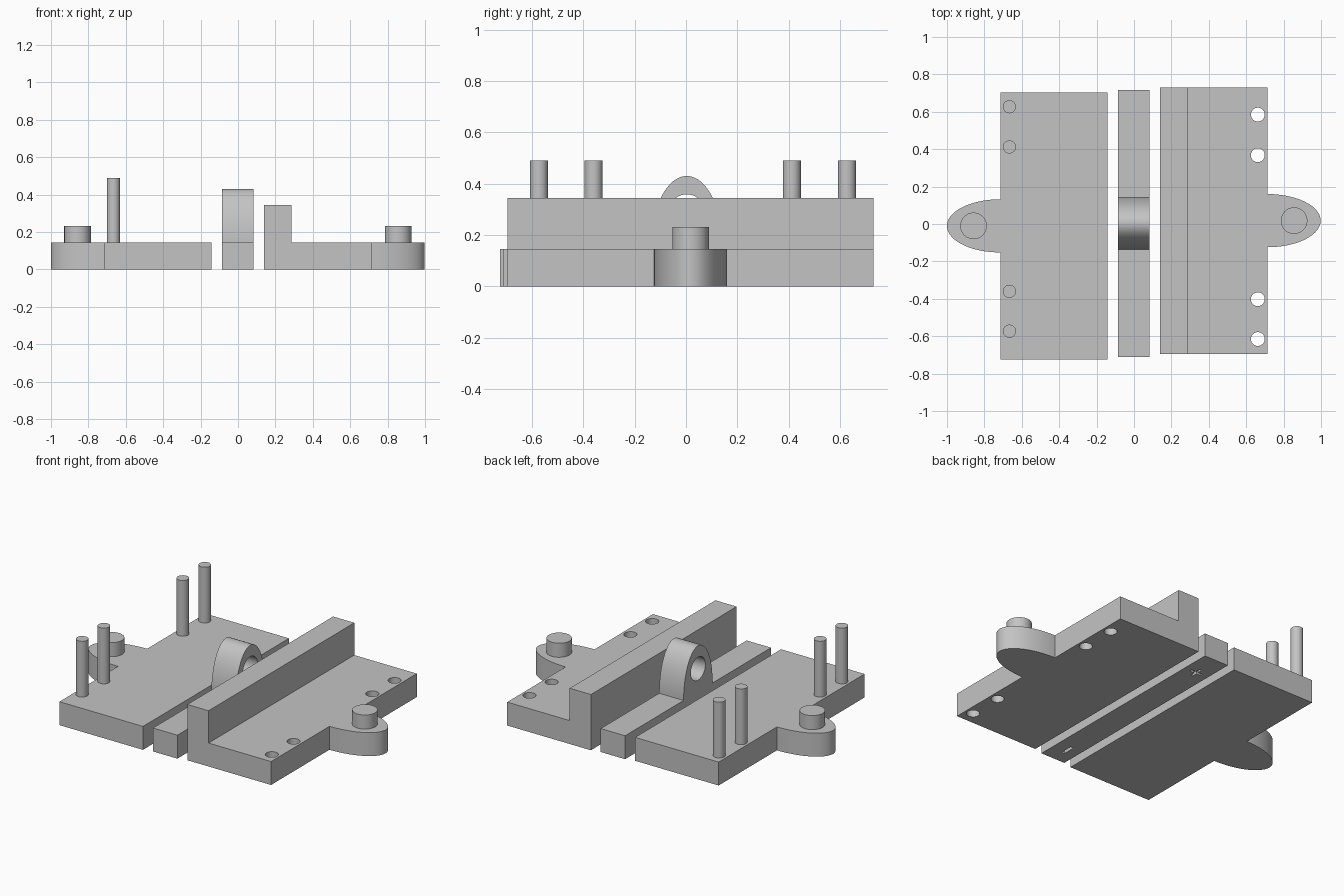
import bpy
import bmesh
from math import sin, cos, pi, radians
from mathutils import Matrix, Vector

if "Cube" in bpy.data.objects:
    bpy.data.objects.remove(bpy.data.objects["Cube"])

grey = bpy.data.materials.new("plain grey")
colour = (0.55, 0.55, 0.55, 1)
grey.diffuse_color = colour
grey.use_nodes = True
grey.node_tree.nodes["Principled BSDF"].inputs["Base Color"].default_value = colour

BASE = 0.145       # plate thickness
EAR = 0.285        # reach of the ears and the arch
HALF = 0.142       # half width of the ears and the arch
PEG = 0.071        # radius of the pegs and the arch hole


def finish(name, bm):
    bmesh.ops.recalc_face_normals(bm, faces=bm.faces)
    mesh = bpy.data.meshes.new(name)
    bm.to_mesh(mesh)
    bm.free()
    mesh.materials.append(grey)
    obj = bpy.data.objects.new(name, mesh)
    bpy.context.collection.objects.link(obj)
    return obj


def prism(name, points, offset):
    """Extrude a closed outline along an offset."""
    bm = bmesh.new()
    face = bm.faces.new([bm.verts.new(p) for p in points])
    ext = bmesh.ops.extrude_face_region(bm, geom=[face])
    bmesh.ops.translate(bm, vec=Vector(offset),
                        verts=[v for v in ext["geom"] if isinstance(v, bmesh.types.BMVert)])
    return finish(name, bm)


def cylinder(name, centre, radius, depth, axis="Z"):
    bm = bmesh.new()
    turn = Matrix.Rotation(pi / 2, 4, "Y") if axis == "X" else Matrix()
    bmesh.ops.create_cone(bm, cap_ends=True, segments=48, radius1=radius, radius2=radius,
                          depth=depth, matrix=Matrix.Translation(centre) @ turn)
    return finish(name, bm)


def upright(name, x, y, radius, low, high):
    return cylinder(name, (x, y, (low + high) / 2), radius, high - low)


def box(name, low, high):
    (x0, y0, z0), (x1, y1, z1) = low, high
    return prism(name, [(x0, y0, z0), (x1, y0, z0), (x1, y1, z0), (x0, y1, z0)], (0, 0, z1 - z0))


def combine(obj, tools, operation):
    """Apply booleans and discard the tools."""
    for tool in tools:
        tool.hide_render = True
        mod = obj.modifiers.new("boolean", "BOOLEAN")
        mod.operation, mod.solver, mod.object = operation, "EXACT", tool
    graph = bpy.context.evaluated_depsgraph_get()
    mesh = bpy.data.meshes.new_from_object(obj.evaluated_get(graph))
    obj.modifiers.clear()
    obj.data = mesh
    for tool in tools:
        bpy.data.objects.remove(tool)


def half_ellipse(steps=48):
    """Points from one side over the tip to the other: (across, outward)."""
    return [(-HALF * cos(pi * i / steps), EAR * sin(pi * i / steps)) for i in range(steps + 1)]


def eared_plate(name, side, inner, outer, y0, y1, ear_y):
    ear = [(side * (outer + out), ear_y + across, 0) for across, out in half_ellipse()]
    corners = [(side * outer, y1, 0), (side * inner, y1, 0),
               (side * inner, y0, 0), (side * outer, y0, 0)]
    return prism(name, ear + corners, (0, 0, BASE))


# Left plate with its tall wall and four pin holes
left_plate = eared_plate("left_plate", 1, 0.14, 0.713, -0.695, 0.73, 0.018)
wall = box("wall", (0.14, -0.695, 0), (0.285, 0.73, 0.345))
combine(left_plate, [wall], "UNION")
holes = [upright("hole_cutter", 0.662, 0.018 + y, 0.037, -0.1, 0.3)
         for y in (0.567, 0.35, -0.42, -0.633)]
combine(left_plate, holes, "DIFFERENCE")

# Right plate with its four long pins
right_plate = eared_plate("right_plate", -1, 0.143, 0.715, -0.725, 0.702, -0.01)
for number, y in enumerate((0.627, 0.412, -0.36, -0.573)):
    upright(f"pin_{number + 1}", -0.666, y, 0.035, BASE - 0.02, 0.49)

# Short peg on each ear
upright("left_peg", 0.856, 0.018, PEG, BASE - 0.02, 0.232)
upright("right_peg", -0.858, -0.01, PEG, BASE - 0.02, 0.232)

# Centre bar with a pierced arch
arch = [(-0.085, 0.003 + across, BASE + out) for across, out in half_ellipse()]
ends = [(-0.085, 0.717, BASE), (-0.085, 0.717, 0), (-0.085, -0.71, 0), (-0.085, -0.71, BASE)]
centre_bar = prism("centre_bar", arch + ends, (0.167, 0, 0))
eye = cylinder("eye_cutter", (0, 0.003, BASE + EAR / 2), PEG, 0.5, "X")

# Engraved cross and dash on the underside of the bar
cross_a = box("cross_cutter", (-0.042, 0.532, -0.05), (0.038, 0.548, 0.02))
cross_b = box("cross_cutter", (-0.01, 0.5, -0.05), (0.006, 0.58, 0.02))
dash = box("dash_cutter", (-0.018, -0.63, -0.05), (0.002, -0.55, 0.02))
combine(centre_bar, [eye, cross_a, cross_b, dash], "DIFFERENCE")

# Smooth the curved sides and keep the edges sharp
bpy.ops.object.select_all(action="DESELECT")
for obj in bpy.context.scene.objects:
    if obj.type == "MESH" and grey.name in obj.data.materials:
        obj.select_set(True)
        bpy.context.view_layer.objects.active = obj
bpy.ops.object.shade_smooth_by_angle(angle=radians(30))
